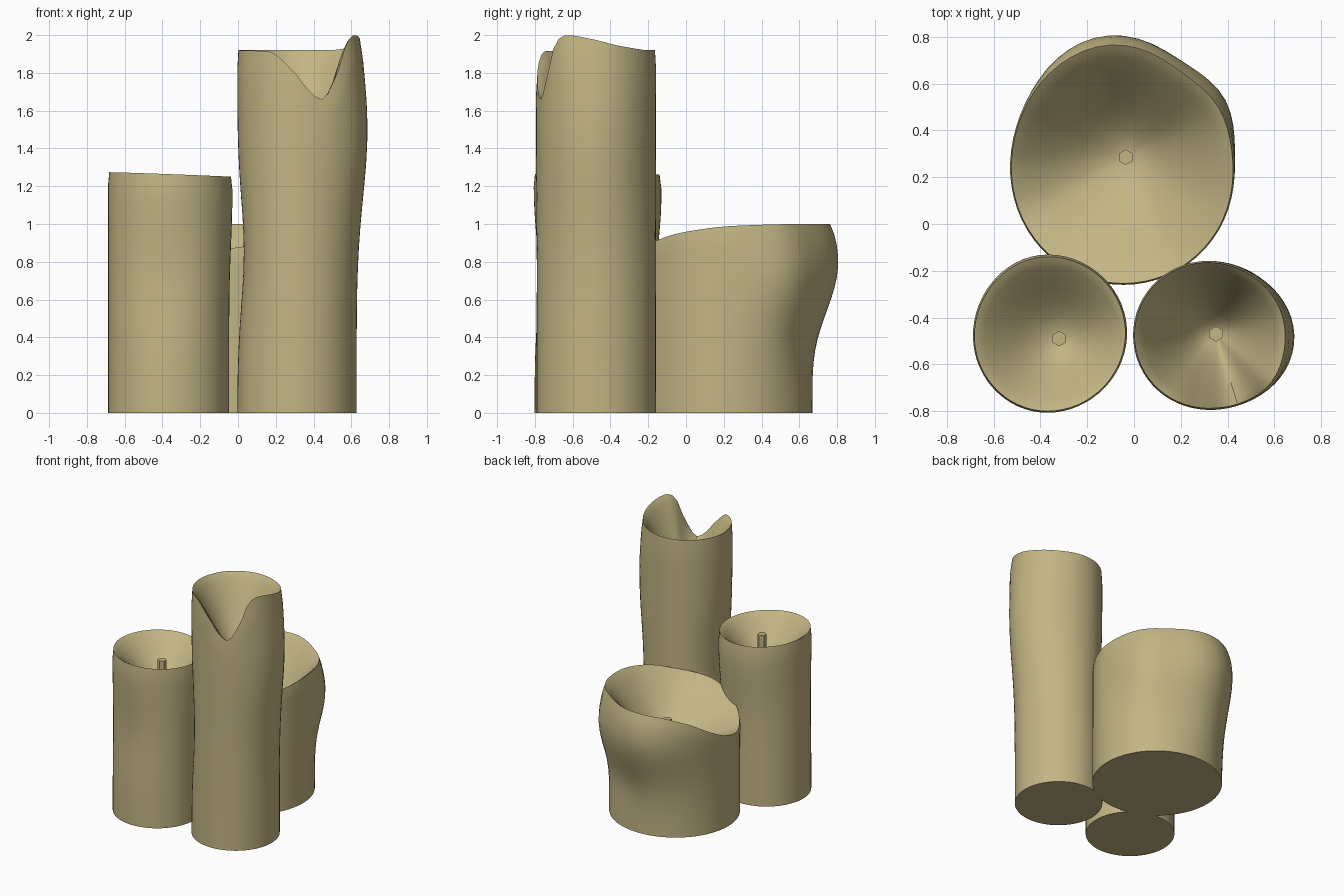
import bpy, bmesh, math
from math import radians, cos, sin, exp

if "Cube" in bpy.data.objects:
    bpy.data.objects.remove(bpy.data.objects["Cube"])

wax = bpy.data.materials.new("warm cream wax")
wax.diffuse_color = (0.54, 0.46, 0.23, 1)
wax.use_nodes = True
wax.node_tree.nodes["Principled BSDF"].inputs["Base Color"].default_value = wax.diffuse_color
SIDES, ROWS = 60, 18


def rim_curve(keys):
    """Closed smooth curve through (angle, height) pairs, angles rising from -180."""
    n = len(keys)

    def key(i):
        a, v = keys[i % n]
        return a + 360 * (i // n), v

    def slope(i):
        (a0, v0), (a1, v1), (a2, v2) = key(i - 1), key(i), key(i + 1)
        d0, d1 = (v1 - v0) / (a1 - a0), (v2 - v1) / (a2 - a1)
        return 0 if d0 * d1 <= 0 else 2 * d0 * d1 / (d0 + d1)

    def height(a):
        for i in range(-1, n):
            (a0, v0), (a1, v1) = key(i), key(i + 1)
            if a0 <= a <= a1:
                w = a1 - a0
                t = (a - a0) / w
                return (v0 * (1 + 2 * t) * (1 - t) ** 2 + v1 * t * t * (3 - 2 * t)
                        + w * t * (1 - t) * (slope(i) * (1 - t) - slope(i + 1) * t))
    return height


def lump(a, z, a0, z0, wa, wz, amount):
    """Soft bulge (or dent, if negative) centred on an angle and a height."""
    da = (a - a0 + 180) % 360 - 180
    return amount * exp(-(da / wa) ** 2 - ((z - z0) / wz) ** 2)


def finish(name, bm):
    bmesh.ops.recalc_face_normals(bm, faces=bm.faces)
    mesh = bpy.data.meshes.new(name)
    bm.to_mesh(mesh)
    bm.free()
    mesh.materials.append(wax)
    ob = bpy.data.objects.new(name, mesh)
    bpy.context.collection.objects.link(ob)
    bpy.ops.object.select_all(action='DESELECT')
    ob.select_set(True)
    bpy.context.view_layer.objects.active = ob
    bpy.ops.object.shade_smooth_by_angle(angle=radians(45))


def candle(name, centre, radius, rim, lumps, wick, floor, wick_top):
    cx, cy = centre
    bm = bmesh.new()
    angles = [-180 + 360 * i / SIDES for i in range(SIDES)]

    def wall(a, z, inset=0.0):
        r = radius - inset + sum(lump(a, z, *l) for l in lumps)
        return cx + r * cos(radians(a)), cy + r * sin(radians(a))

    rings = []
    # outer wall, ending in a slightly rounded lip
    for j in range(ROWS + 1):
        t = j / ROWS
        rings.append([bm.verts.new((*wall(a, t * rim(a), 0.006 if j == ROWS else 0),
                                    t * rim(a))) for a in angles])
    # melted bowl: soft lip, steep side, flattish floor round the wick
    for s in (0.96, 0.9, 0.82, 0.73, 0.63, 0.52, 0.4, 0.28, 0.14):
        drop = 0.5 * s ** 2 + 0.5 * s * s * (3 - 2 * s)
        ring = []
        for a in angles:
            x, y = wall(a, rim(a), 0.012)
            ring.append(bm.verts.new((wick[0] + s * (x - wick[0]),
                                      wick[1] + s * (y - wick[1]),
                                      floor + (rim(a) - floor) * drop)))
        rings.append(ring)
    for lo, hi in zip(rings, rings[1:]):
        for i in range(SIDES):
            k = (i + 1) % SIDES
            bm.faces.new((lo[i], lo[k], hi[k], hi[i]))
    bm.faces.new(rings[0][::-1])
    hub = bm.verts.new((*wick, floor))
    for i in range(SIDES):
        bm.faces.new((rings[-1][i], rings[-1][(i + 1) % SIDES], hub))
    finish(name + "_candle", bm)

    # six-sided wick
    bm = bmesh.new()
    bmesh.ops.create_cone(bm, cap_ends=True, segments=6, radius1=0.033,
                          radius2=0.033, depth=wick_top - floor + 0.04)
    bmesh.ops.translate(bm, verts=bm.verts,
                        vec=(*wick, (wick_top + floor - 0.04) / 2))
    finish(name + "_wick", bm)


# tall candle: lip melted away at the front right beside a raised peak
tall_rim = rim_curve([(-180, 1.92), (-120, 1.915), (-92, 1.8), (-79, 1.71), (-66, 1.66),
                      (-50, 1.8), (-38, 1.97), (-27, 2.0), (-5, 1.98), (25, 1.94),
                      (60, 1.92)])
candle("tall", (0.312, -0.475), 0.316, tall_rim,
       [(-5, 1.5, 50, 0.5, 0.058), (180, 0.85, 50, 0.4, -0.035),
        (-35, 1.95, 20, 0.25, 0.015)],
       (0.35, -0.47), 1.4, 1.56)

# medium candle: nearly level lip, shallow dent in front
candle("medium", (-0.367, -0.482), 0.32,
       lambda a: 1.262 + 0.012 * cos(radians(a - 190)),
       [(30, 1.15, 60, 0.35, 0.022), (100, 1.15, 45, 0.3, 0.025),
        (-95, 0.7, 35, 0.3, -0.022), (-100, 1.15, 35, 0.2, 0.006)],
       (-0.32, -0.49), 1.0, 1.2)

# wide candle: lip sinks at the left and front, swollen overhang at the back
wide_rim = rim_curve([(-180, 0.72), (-160, 0.69), (-135, 0.74), (-110, 0.82),
                      (-90, 0.87), (-60, 0.9), (-30, 0.955), (5, 0.99), (50, 1.0),
                      (85, 1.0), (112, 0.985), (135, 0.92), (157, 0.81)])
candle("wide", (-0.045, 0.212), 0.472, wide_rim,
       [(98, 0.8, 42, 0.34, 0.125), (38, 0.74, 22, 0.28, 0.055),
        (60, 1.0, 18, 0.2, -0.012), (70, 0.35, 30, 0.2, -0.025),
        (90, 0.0, 60, 0.3, -0.015), (165, 0.8, 40, 0.35, 0.012)],
       (-0.035, 0.285), 0.56, 0.75)
